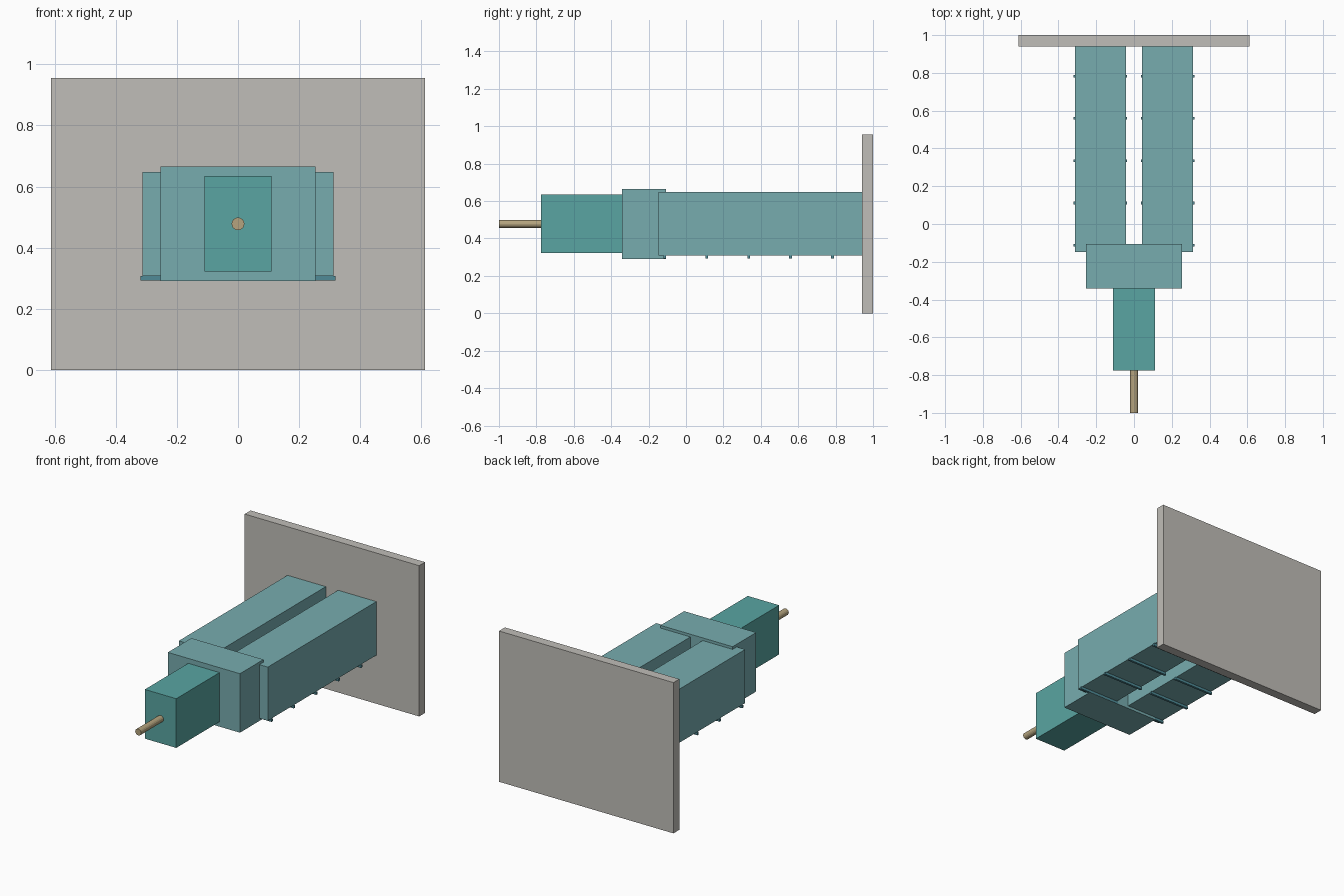
import bpy, bmesh
from mathutils import Matrix, Vector

if "Cube" in bpy.data.objects:
    bpy.data.objects.remove(bpy.data.objects["Cube"])


def material(name, rgb):
    m = bpy.data.materials.new(name)
    m.diffuse_color = (*rgb, 1)
    m.use_nodes = True
    m.node_tree.nodes["Principled BSDF"].inputs["Base Color"].default_value = m.diffuse_color
    return m


STEEL_BLUE = material("steel_blue", (0.185, 0.415, 0.43))
TEAL = material("teal", (0.10, 0.375, 0.36))
BRASS = material("brass", (0.46, 0.37, 0.21))
DARK = material("dark_teal", (0.08, 0.26, 0.31))
GREY = material("warm_grey", (0.53, 0.515, 0.48))
MID_Z = 0.478  # height of the common axis


def finish(name, bm, mat):
    me = bpy.data.meshes.new(name)
    bm.to_mesh(me)
    bm.free()
    me.materials.append(mat)
    ob = bpy.data.objects.new(name, me)
    bpy.context.collection.objects.link(ob)
    return ob


def box(name, x, y, z, mat):
    bm = bmesh.new()
    size = [b - a for a, b in (x, y, z)]
    mid = [(a + b) / 2 for a, b in (x, y, z)]
    bmesh.ops.create_cube(bm, size=1, matrix=Matrix.Translation(mid) @ Matrix.Diagonal((*size, 1)))
    return finish(name, bm, mat)


def around_axis(half):
    return MID_Z - half, MID_Z + half


# Back plate
box("back_plate", (-0.612, 0.612), (0.941, 1.0), (0, 2 * MID_Z), GREY)

# Twin long beams with cross bars underneath
for side, s in (("left", -1), ("right", 1)):
    box(f"{side}_beam", sorted((s * 0.043, s * 0.312)), (-0.147, 0.941), around_axis(0.17), STEEL_BLUE)
    for i in range(5):
        y = -0.113 + i * 0.224
        box(f"{side}_cross_bar_{i + 1}", sorted((s * 0.037, s * 0.319)),
            (y - 0.007, y + 0.007), (0.292, 0.308), DARK)

# Collar joining the beams, then the drive housing
box("collar", (-0.253, 0.253), (-0.342, -0.106), around_axis(0.187), STEEL_BLUE)
box("drive_housing", (-0.11, 0.11), (-0.776, -0.342), around_axis(0.156), TEAL)

# Round shaft on the front end
bm = bmesh.new()
a, b = Vector((0, -1.0, MID_Z)), Vector((0, -0.776, MID_Z))
bmesh.ops.create_cone(bm, cap_ends=True, segments=16, radius1=0.021, radius2=0.021, depth=(b - a).length,
                      matrix=Matrix.Translation((a + b) / 2) @ Matrix.Rotation(1.5707963, 4, 'X'))
finish("shaft", bm, BRASS)
